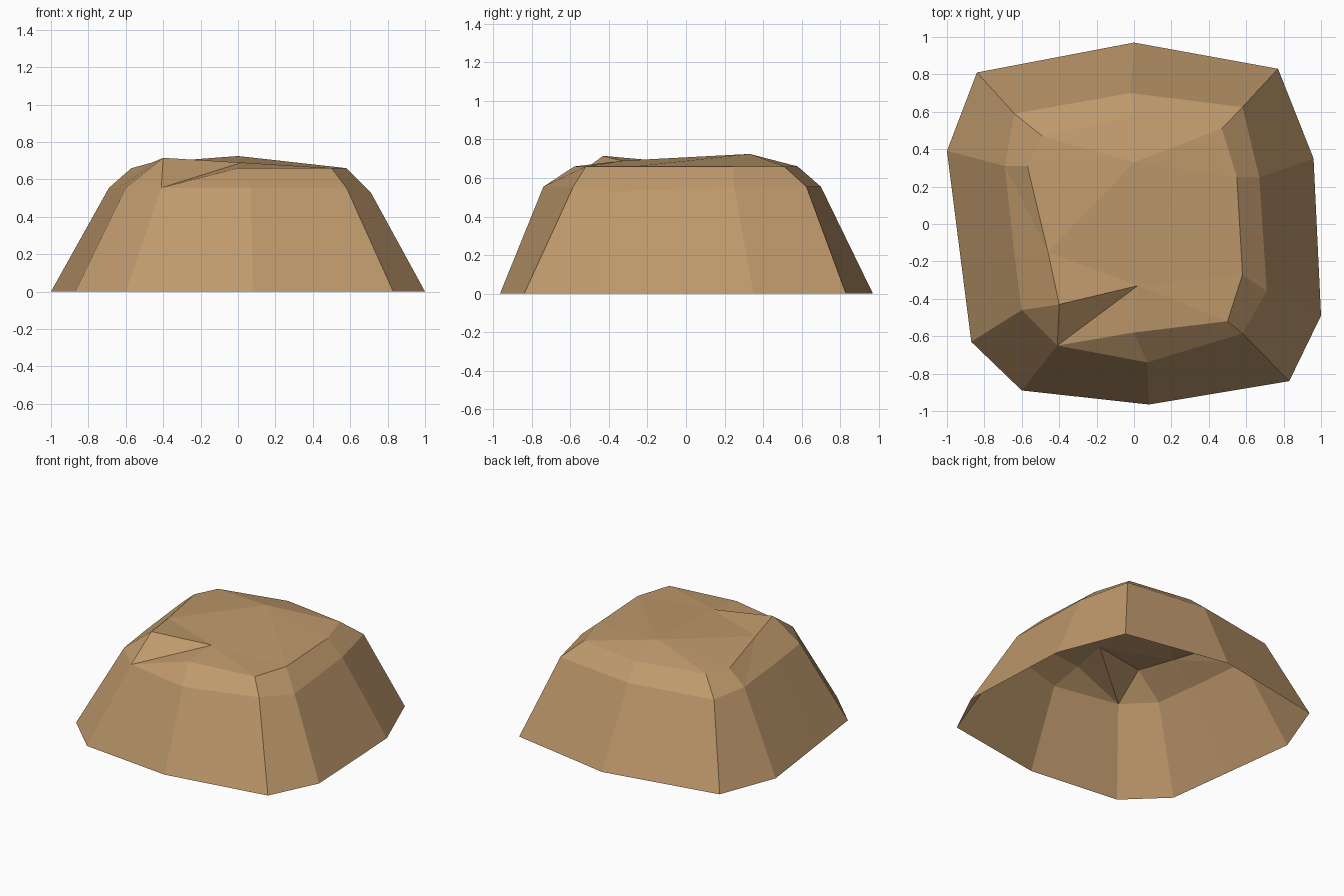
import bpy, bmesh

if "Cube" in bpy.data.objects:
    bpy.data.objects.remove(bpy.data.objects["Cube"])

# Ring outlines, clockwise from the back left corner
base = [(-.84, .81), (0, .97), (.77, .83), (.96, .35), (1, -.49), (.83, -.84),
        (.08, -.965), (-.6, -.89), (-.87, -.63), (-.93, -.16), (-1, .39)]
shoulder = [(-.64, .59), (-.02, .70), (.58, .625), (.67, .25), (.71, -.36), (.58, -.585),
            (.07, -.74), (-.41, -.65), (-.6, -.46), (-.64, -.16), (-.69, .31)]
crown = [(-.49, .47), (0, .58), (.47, .51), (.55, .25), (.58, -.27), (.5, -.52),
         (0, -.58), None, (-.4, -.43), (-.46, -.15), (-.57, .31)]
crown_z = {8: .715, 9: .69}
N = len(base)

bm = bmesh.new()
lo = [bm.verts.new((x, y, 0)) for x, y in base]
mid = [bm.verts.new((x, y, .53 if i == 4 else .555)) for i, (x, y) in enumerate(shoulder)]
# The crack reaches down to the shoulder, so the crown shares that vertex
top = [bm.verts.new((*p, crown_z.get(i, .66))) if p else mid[i] for i, p in enumerate(crown)]
peak = bm.verts.new((0, .33, .725))
tip = bm.verts.new((.02, -.33, .69))


def face(*verts):
    bm.faces.new(list(dict.fromkeys(verts)))


# Side walls and bevelled shoulder, underside left open
for i in range(N):
    j = (i + 1) % N
    face(lo[j], lo[i], mid[i], mid[j])
    if i == 9:   # folded facet on the left
        face(mid[j], mid[i], top[i])
        face(mid[j], top[i], top[j])
    else:
        face(mid[j], mid[i], top[i], top[j])

# Top surface: fans around the peak and the crack tip
for i in range(N):
    j = (i + 1) % N
    face(tip if 4 <= i <= 8 else peak, top[j], top[i])
face(peak, tip, top[4])
face(peak, top[9], tip)

mesh = bpy.data.meshes.new("rock_mound")
bm.to_mesh(mesh)
bm.free()

mat = bpy.data.materials.new("sandy brown stone")
mat.diffuse_color = (.52, .32, .15, 1)
mat.use_nodes = True
mat.node_tree.nodes["Principled BSDF"].inputs["Base Color"].default_value = mat.diffuse_color
mesh.materials.append(mat)
bpy.context.collection.objects.link(bpy.data.objects.new("rock_mound", mesh))
